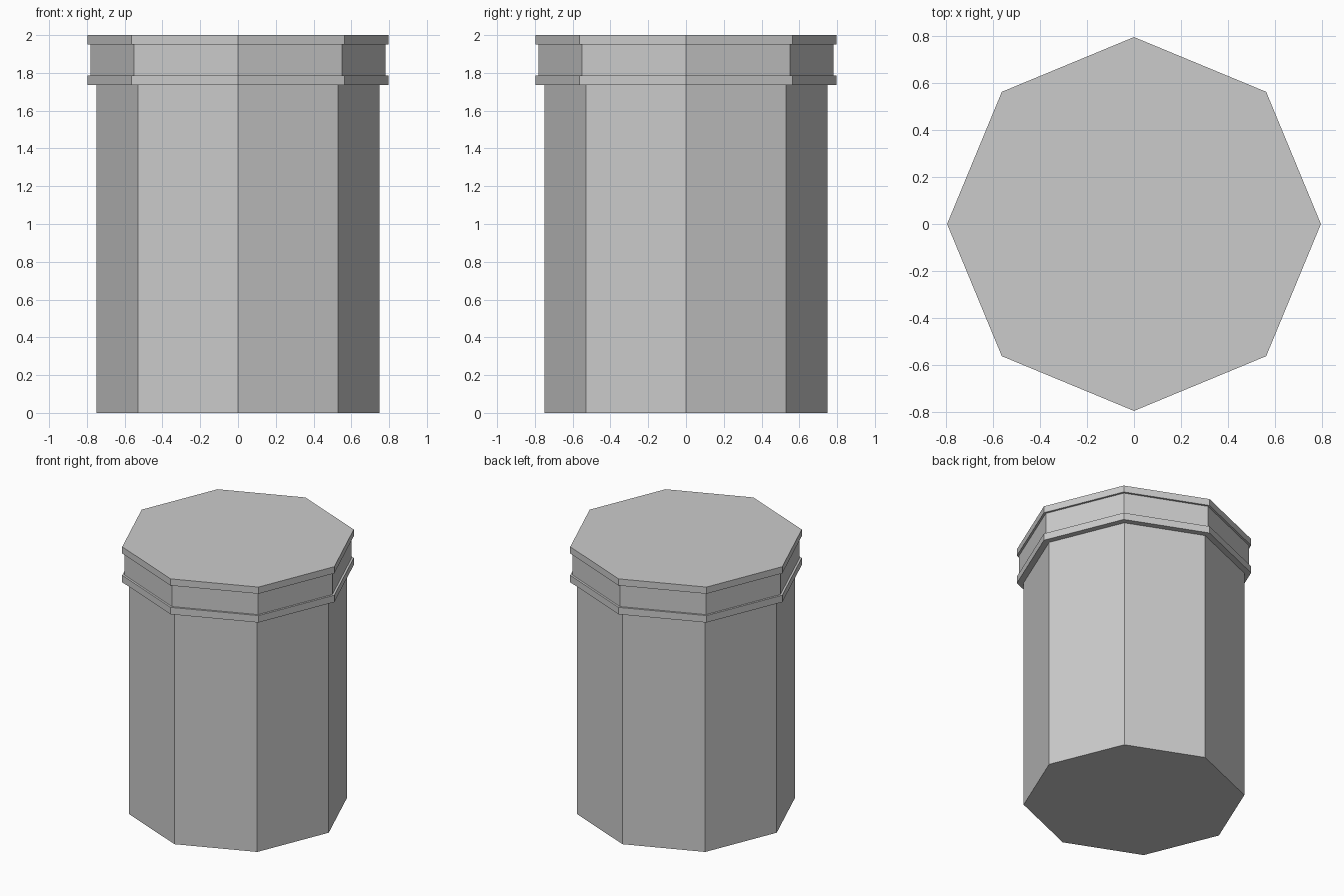
import bpy, bmesh
from math import cos, sin, pi

if "Cube" in bpy.data.objects:
    bpy.data.objects.remove(bpy.data.objects["Cube"])

SIDES = 8


def lathe(name, profile, cap_bottom=False, cap_top=False):
    """Revolve (radius, z) points into a flat-faced octagonal shell."""
    bm = bmesh.new()
    rings = [[bm.verts.new((r * cos(2 * pi * i / SIDES), r * sin(2 * pi * i / SIDES), z))
              for i in range(SIDES)] for r, z in profile]
    for low, high in zip(rings, rings[1:]):
        for i in range(SIDES):
            j = (i + 1) % SIDES
            bm.faces.new((low[i], low[j], high[j], high[i]))
    if cap_bottom:
        bm.faces.new(rings[0][::-1])
    if cap_top:
        bm.faces.new(rings[-1])
    mesh = bpy.data.meshes.new(name)
    bm.to_mesh(mesh)
    bm.free()
    obj = bpy.data.objects.new(name, mesh)
    bpy.context.collection.objects.link(obj)
    return obj


# Tall octagonal body, closed at the base
lathe("body", [(0.75, 0), (0.75, 1.735)], cap_bottom=True)

# Lid with a lower band, recessed neck and top rim
lathe("lid", [(0.75, 1.735), (0.796, 1.735), (0.796, 1.787), (0.78, 1.787),
              (0.78, 1.95), (0.796, 1.95), (0.796, 2.0)], cap_top=True)
